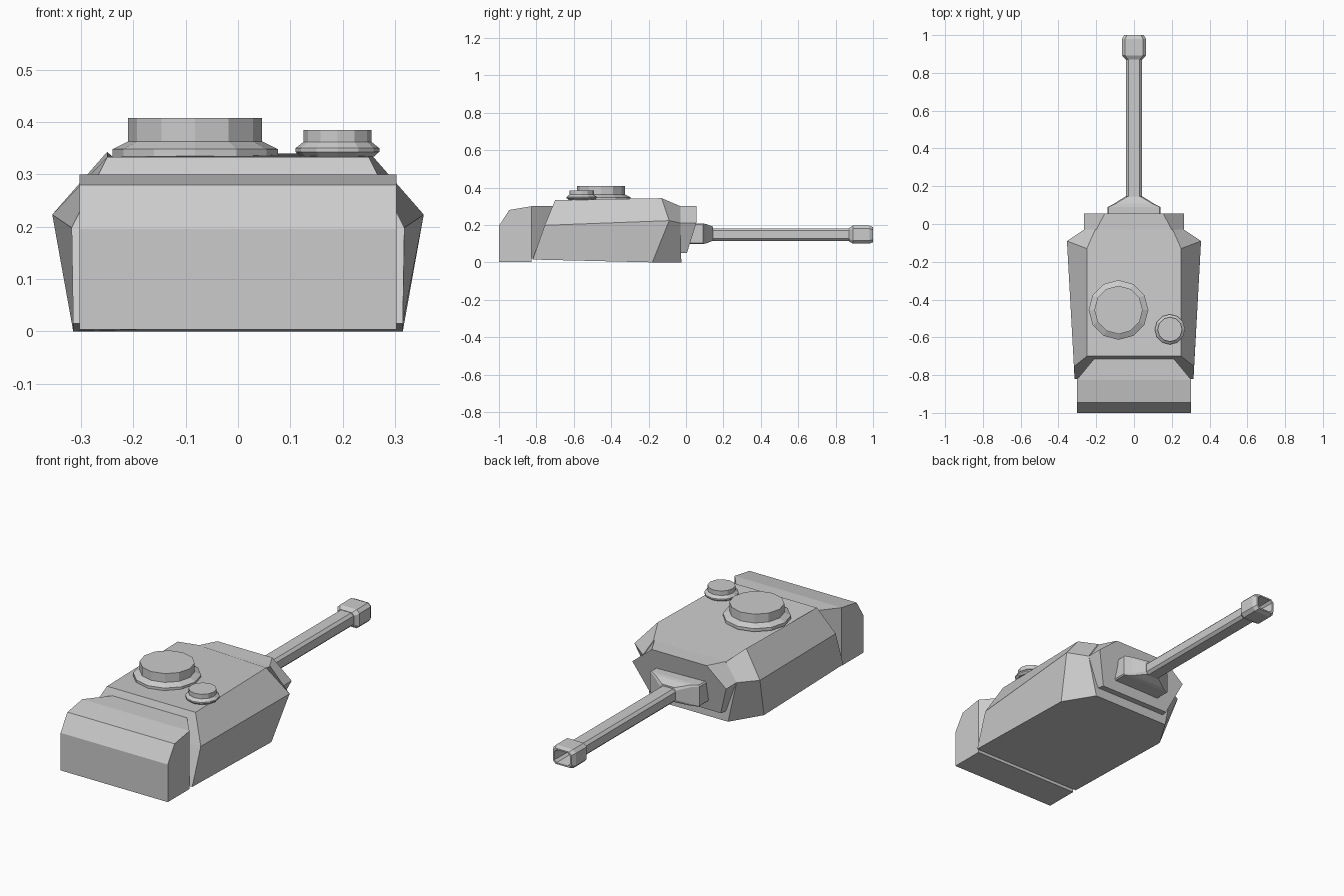
import bpy, bmesh, math

if "Cube" in bpy.data.objects:
    bpy.data.objects.remove(bpy.data.objects["Cube"])


def loft(name, rings, cap_start=True, cap_end=True):
    """Join equal-length closed rings of points into one flat-shaded solid."""
    bm = bmesh.new()
    loops = [[bm.verts.new(p) for p in ring] for ring in rings]
    n = len(loops[0])
    for a, b in zip(loops, loops[1:]):
        for i in range(n):
            j = (i + 1) % n
            bm.faces.new((a[i], a[j], b[j], b[i]))
    if cap_start:
        bm.faces.new(loops[0][::-1])
    if cap_end:
        bm.faces.new(loops[-1])
    bmesh.ops.recalc_face_normals(bm, faces=bm.faces)
    mesh = bpy.data.meshes.new(name)
    bm.to_mesh(mesh)
    bm.free()
    obj = bpy.data.objects.new(name, mesh)
    bpy.context.collection.objects.link(obj)
    return obj


def mirrored(half):
    """Close a right-hand half outline with its mirror image."""
    return half + [(-x, y, z) for x, y, z in reversed(half)]


def chamfered(y, w, h, c, z=0.148):
    """Rectangle with cut corners, facing along y."""
    right = [(w - c, y, z - h), (w, y, z - h + c), (w, y, z + h - c), (w - c, y, z + h)]
    return mirrored(right)


def turned(name, x, y, profile, sides=12):
    """Stack of polygon rings around a vertical axis."""
    angles = [2 * math.pi * i / sides for i in range(sides)]
    return loft(name, [[(x + r * math.cos(a), y + r * math.sin(a), z) for a in angles]
                       for r, z in profile])


# Main faceted body: bottom, widest and roof outlines
loft("turret_body", [mirrored(h) for h in (
    [(0.315, -0.82, 0.015), (0.315, -0.18, 0.0), (0.22, -0.025, 0.0)],
    [(0.318, -0.755, 0.198), (0.355, -0.09, 0.223), (0.265, -0.03, 0.21)],
    [(0.25, -0.70, 0.333), (0.25, -0.13, 0.343), (0.205, -0.03, 0.30)])])

# Rear stowage box, narrowing where it meets the body
box_side = [(-1.0, 0.003), (-1.0, 0.195), (-0.945, 0.28), (-0.825, 0.30)]
loft("rear_box", [
    [(s * 0.303, y, z) for y, z in box_side + [(-0.825, 0.003)]] for s in (-1, 1)])
loft("rear_box_neck", [
    [(-w, y, 0.02), (w, y, 0.02), (w, y, 0.30), (-w, y, 0.30)]
    for w, y in ((0.303, -0.825), (0.20, -0.70))])

# Front block with six-sided outline
loft("front_block", [
    mirrored([(0.21, -0.04, 0.05), (0.265, -0.04, 0.21), (0.205, -0.04, 0.30)]),
    mirrored([(0.20, 0.005, 0.05), (0.265, 0.055, 0.21), (0.155, 0.055, 0.30)])])

# Gun mount tapering to the barrel
loft("gun_mount", [
    chamfered(y, w, h, c, 0.153) for y, w, h, c in (
        (0.0, 0.14, 0.055, 0.006), (0.09, 0.14, 0.055, 0.006),
        (0.108, 0.105, 0.052, 0.008), (0.145, 0.047, 0.037, 0.012))])

# Barrel and hollow muzzle
loft("gun_barrel", [chamfered(y, 0.042, 0.034, 0.013) for y in (0.12, 0.88)])
loft("muzzle", [
    chamfered(y, w, h, c) for y, w, h, c in (
        (0.872, 0.046, 0.036, 0.013), (0.892, 0.063, 0.048, 0.016),
        (0.98, 0.063, 0.048, 0.016), (1.0, 0.052, 0.040, 0.014),
        (1.0, 0.044, 0.033, 0.012), (0.90, 0.034, 0.026, 0.010))])

# Roof hatches
turned("large_hatch", -0.082, -0.455,
       [(0.158, 0.332), (0.158, 0.348), (0.128, 0.363), (0.128, 0.408)])
turned("small_hatch", 0.19, -0.558,
       [(0.07, 0.334), (0.08, 0.343), (0.08, 0.350), (0.065, 0.362), (0.065, 0.385)])
